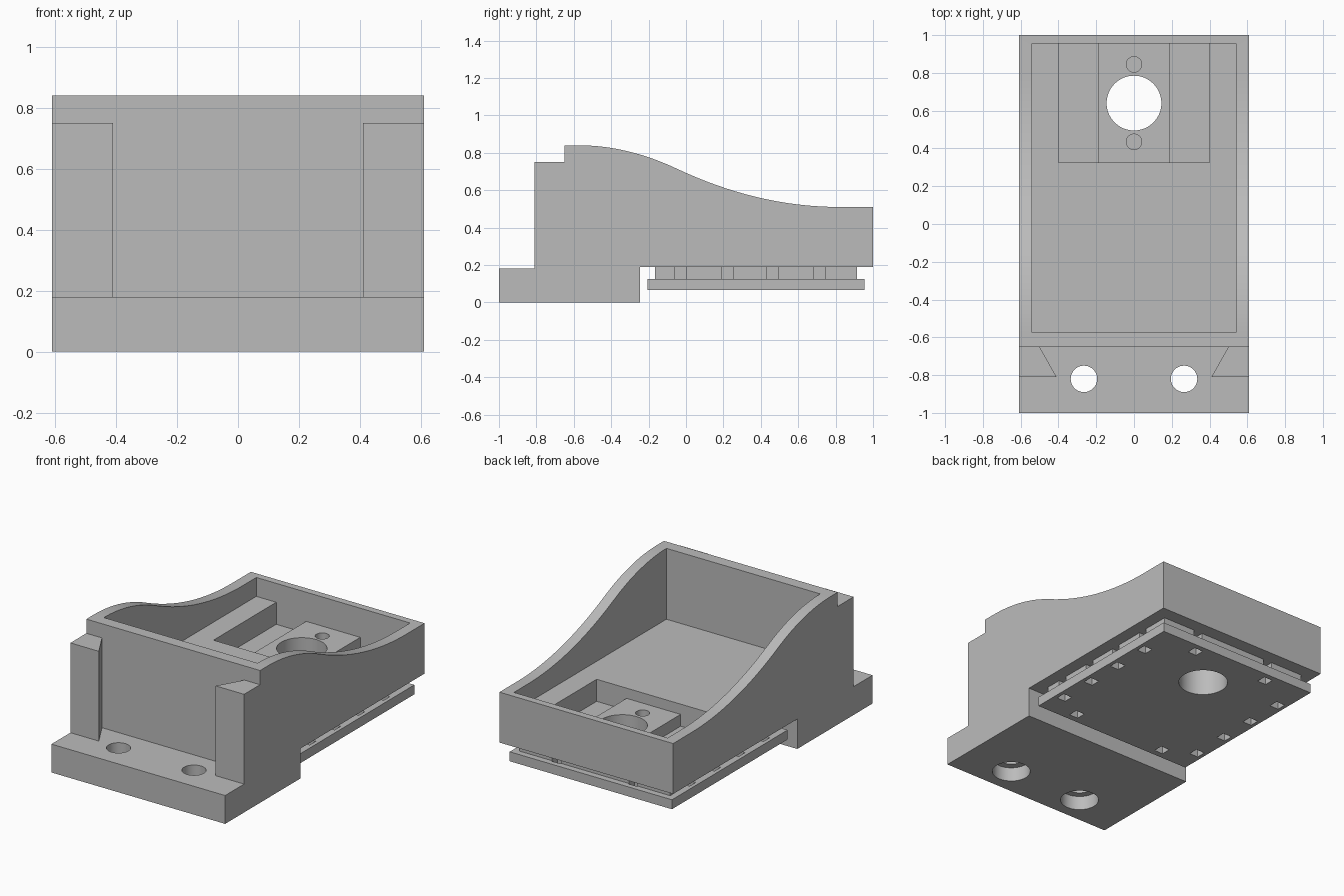
import bpy, bmesh, math

cube = bpy.data.objects.get("Cube")
if cube:
    bpy.data.objects.remove(cube, do_unlink=True)

grey = bpy.data.materials.new("plain grey")
grey.use_nodes = True
colour = (0.5, 0.5, 0.5, 1)
grey.diffuse_color = colour
grey.node_tree.nodes["Principled BSDF"].inputs["Base Color"].default_value = colour


def prism(name, points, low, high, axis="z"):
    """Extrude a flat outline along z, or a (y, z) outline along x."""
    bm = bmesh.new()
    place = (lambda a, b: (a, b, low)) if axis == "z" else (lambda a, b: (low, a, b))
    face = bm.faces.new([bm.verts.new(place(a, b)) for a, b in points])
    top = bmesh.ops.extrude_face_region(bm, geom=[face])["geom"]
    move = (0, 0, high - low) if axis == "z" else (high - low, 0, 0)
    bmesh.ops.translate(bm, vec=move,
                        verts=[v for v in top if isinstance(v, bmesh.types.BMVert)])
    bmesh.ops.recalc_face_normals(bm, faces=bm.faces)
    mesh = bpy.data.meshes.new(name)
    bm.to_mesh(mesh)
    bm.free()
    mesh.materials.append(grey)
    obj = bpy.data.objects.new(name, mesh)
    bpy.context.collection.objects.link(obj)
    return obj


def box(name, x0, x1, y0, y1, z0, z1):
    return prism(name, [(x0, y0), (x1, y0), (x1, y1), (x0, y1)], z0, z1)


def cylinder(name, x, y, radius, z0, z1, sides=48):
    turns = [2 * math.pi * i / sides for i in range(sides)]
    return prism(name, [(x + radius * math.cos(t), y + radius * math.sin(t))
                        for t in turns], z0, z1)


def cut(target, cutter):
    mod = target.modifiers.new("cut", "BOOLEAN")
    mod.operation = "DIFFERENCE"
    mod.solver = "EXACT"
    mod.object = cutter
    bpy.context.view_layer.objects.active = target
    bpy.ops.object.modifier_apply(modifier=mod.name)
    bpy.data.objects.remove(cutter, do_unlink=True)


# Side profile with the S-shaped rim
W = 0.61
STEPS = 16
crest, middle, valley = (-0.58, 0.84), (-0.05, 0.715), (0.82, 0.51)
rim = []
for i in range(STEPS + 1):
    t = i / STEPS
    rim.append((crest[0] + t * (middle[0] - crest[0]),
                crest[1] + t * t * (middle[1] - crest[1])))
for i in range(1, STEPS + 1):
    t = i / STEPS
    rim.append((middle[0] + t * (valley[0] - middle[0]),
                valley[1] + (1 - t) ** 2 * (middle[1] - valley[1])))
outline = [(-1, 0), (-1, 0.18), (-0.65, 0.18), (-0.65, 0.84)] + rim
outline += [(1, 0.51), (1, 0.19), (-0.245, 0.19), (-0.245, 0)]
body = prism("body", outline, -W, W, "x")

# Open tray, with two deep slots beside a raised mounting block
cut(body, box("tray_cutter", -0.54, 0.54, -0.575, 0.955, 0.39, 1.2))
cut(body, box("block_cutter", -0.40, 0.40, 0.325, 0.955, 0.325, 0.6))
for side in (-1, 1):
    x0, x1 = sorted((side * 0.19, side * 0.40))
    cut(body, box("slot_cutter", x0, x1, 0.325, 0.955, 0.25, 0.6))
for y in (0.435, 0.845):
    cut(body, cylinder("pilot_cutter", 0, y, 0.041, 0.25, 0.6))

# Bolt holes in the foot, counterbored from below
for side in (-1, 1):
    cut(body, cylinder("bolt_cutter", side * 0.265, -0.82, 0.07, -0.1, 0.25))
    cut(body, cylinder("bore_cutter", side * 0.265, -0.82, 0.113, -0.1, 0.09))

# Angled guide rails at the front
rails = []
for side, name in ((1, "left_rail"), (-1, "right_rail")):
    points = [(0.41, -0.81), (W, -0.81), (W, -0.65), (0.50, -0.65)]
    rails.append(prism(name, [(side * x, y) for x, y in points], 0.18, 0.75))

# Stepped lower plate with notches around its edge
spacer = box("spacer", -0.53, 0.53, -0.165, 0.915, 0.125, 0.19)
plate = box("lower_plate", -0.57, 0.57, -0.205, 0.955, 0.065, 0.125)
notches = []
for side in (-1, 1):
    notches += [(side * 0.515, y) for y in (-0.03, 0.22, 0.463, 0.713)]
    notches += [(side * 0.33, -0.135), (side * 0.27, 0.89)]
R = 0.031
for part in (spacer, plate):
    for x, y in notches:
        cut(part, box("notch_cutter", x - R, x + R, y - R, y + R, 0, 0.3))

# Large hole through every layer
for part in (body, spacer, plate):
    cut(part, cylinder("port_cutter", 0, 0.64, 0.145, -0.2, 0.7, 64))

# Smooth the rim and holes, keep the edges sharp
bpy.ops.object.select_all(action="DESELECT")
for part in [body, spacer, plate] + rails:
    part.select_set(True)
bpy.context.view_layer.objects.active = body
bpy.ops.object.shade_smooth_by_angle(angle=math.radians(30))
